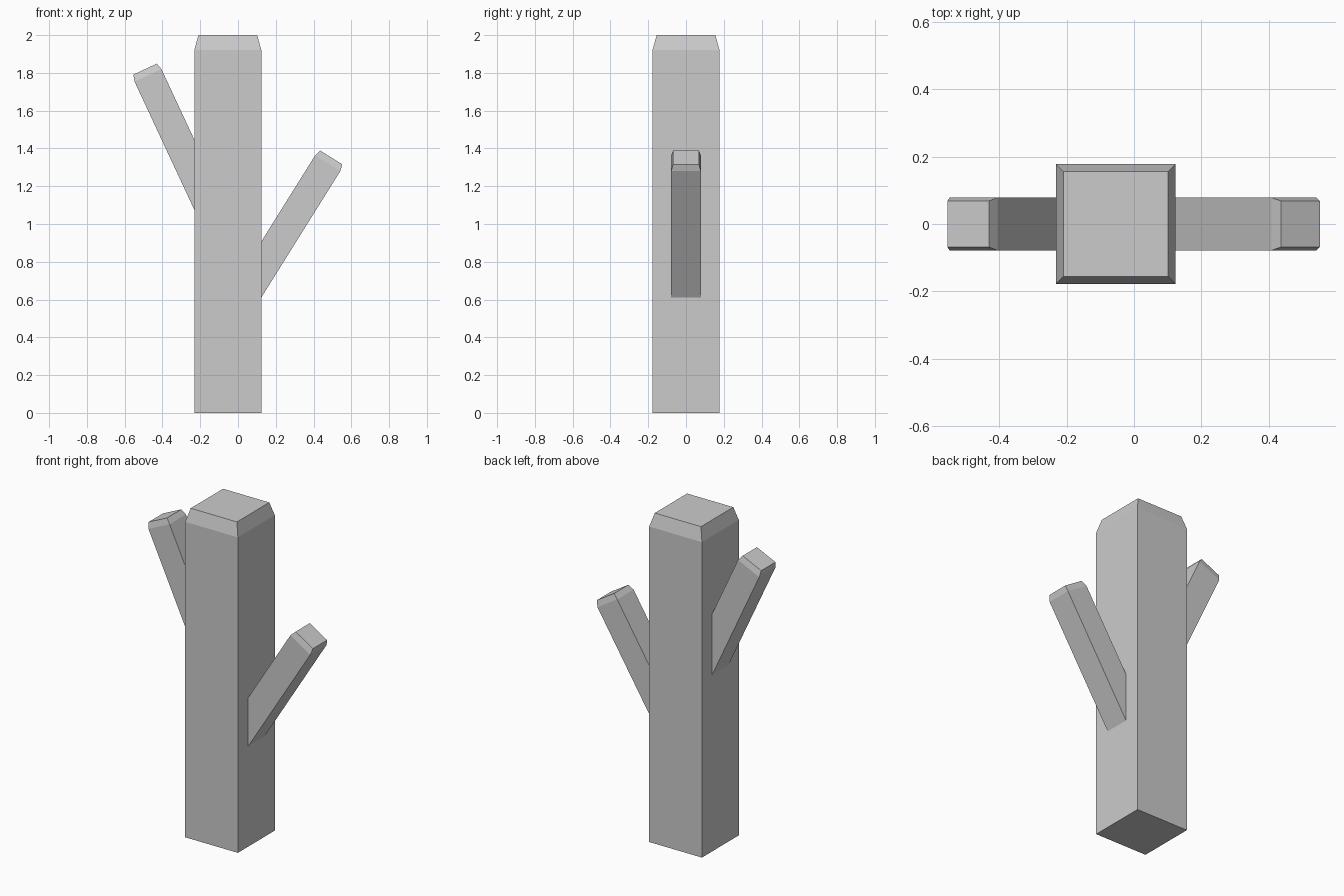
import bpy, bmesh
from math import radians
from mathutils import Matrix, Vector

if "Cube" in bpy.data.objects:
    bpy.data.objects.remove(bpy.data.objects["Cube"])


def tapered_post(name, tip, angle, width, length, cap, inset):
    """Square post ending in a bevelled cap; tip is the top centre, angle leans toward +x."""
    bm = bmesh.new()
    h = width / 2
    rings = []
    for r, z in ((h, -length), (h, -cap), (h - inset, 0)):
        rings.append([bm.verts.new((sx * r, sy * r, z))
                      for sx, sy in ((-1, -1), (1, -1), (1, 1), (-1, 1))])
    for low, high in zip(rings, rings[1:]):
        for i in range(4):
            j = (i + 1) % 4
            bm.faces.new((low[i], low[j], high[j], high[i]))
    bm.faces.new(rings[0][::-1])
    bm.faces.new(rings[-1])
    bm.transform(Matrix.Rotation(radians(angle), 4, 'Y'))
    mesh = bpy.data.meshes.new(name)
    bm.to_mesh(mesh)
    bm.free()
    obj = bpy.data.objects.new(name, mesh)
    obj.location = Vector(tip)
    bpy.context.collection.objects.link(obj)
    return obj


# Upright trunk
tapered_post("trunk", (-0.054, 0, 2.0), 0, 0.355, 2.0, 0.08, 0.022)

# Leaning side branches, their lower ends buried in the trunk
for name, tip, angle in (("right_branch", (0.494, 0, 1.352), 32),
                         ("left_branch", (-0.492, 0, 1.82), -25)):
    tapered_post(name, tip, angle, 0.157, 0.89, 0.036, 0.01)
